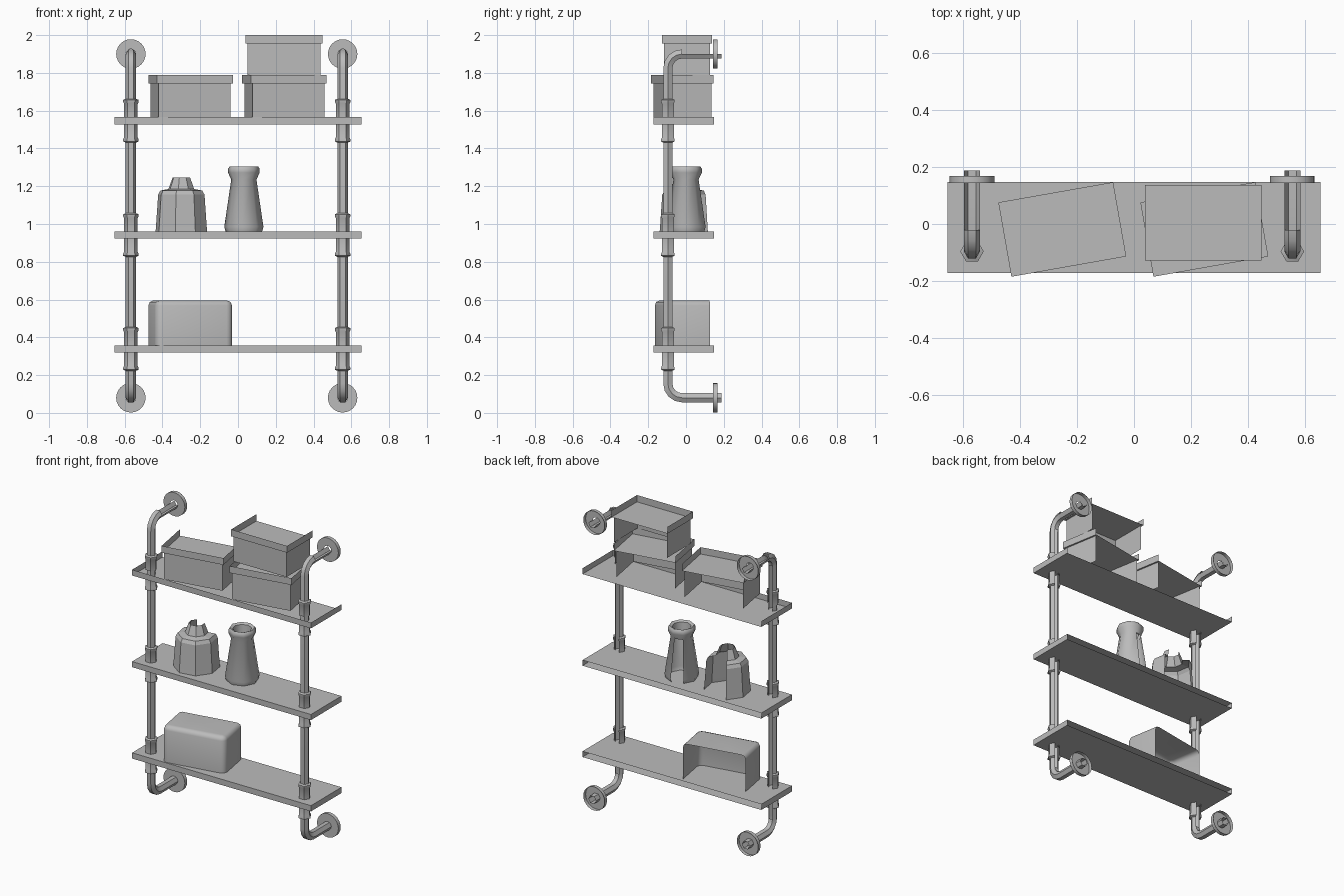
import bpy, bmesh, math
from mathutils import Vector, Matrix

if "Cube" in bpy.data.objects:
    bpy.data.objects.remove(bpy.data.objects["Cube"], do_unlink=True)

GREY = (0.5, 0.5, 0.5, 1)
mat = bpy.data.materials.new("plain grey")
mat.use_nodes = True
mat.diffuse_color = GREY
mat.node_tree.nodes["Principled BSDF"].inputs["Base Color"].default_value = GREY


def finish(name, bm, smooth=False):
    """Turn a bmesh into a named, coloured object."""
    mesh = bpy.data.meshes.new(name)
    bm.to_mesh(mesh)
    bm.free()
    mesh.materials.append(mat)
    obj = bpy.data.objects.new(name, mesh)
    bpy.context.collection.objects.link(obj)
    if smooth:
        bpy.ops.object.select_all(action='DESELECT')
        obj.select_set(True)
        bpy.context.view_layer.objects.active = obj
        bpy.ops.object.shade_smooth_by_angle(angle=math.radians(50))
    return obj


def drop_faces(bm, directions):
    """Delete faces that look along any of the given directions."""
    bm.normal_update()
    gone = [f for f in bm.faces if any(f.normal.dot(Vector(d)) > 0.9 for d in directions)]
    bmesh.ops.delete(bm, geom=gone, context='FACES')


UP, DOWN, BACK = (0, 0, 1), (0, 0, -1), (0, 1, 0)


def open_box(name, w, d, z0, z1, cx, cy, angle, missing, rounded=False):
    """Box with missing sides, turned about z; optionally with soft edges."""
    bm = bmesh.new()
    bmesh.ops.create_cube(bm, size=1, matrix=Matrix.Diagonal((w, d, z1 - z0, 1)))
    drop_faces(bm, missing)
    if rounded:
        upright = [e for e in bm.edges if len(e.link_faces) == 2
                   and abs(e.verts[0].co.z - e.verts[1].co.z) > 0.1]
        bmesh.ops.bevel(bm, geom=upright, offset=0.035, segments=4, profile=0.5, affect='EDGES')
        top = (z1 - z0) / 2 - 0.001
        rim = [e for e in bm.edges if len(e.link_faces) == 2
               and all(v.co.z > top for v in e.verts)]
        bmesh.ops.bevel(bm, geom=rim, offset=0.026, segments=2, profile=0.5, affect='EDGES')
    place = Matrix.Translation((cx, cy, (z0 + z1) / 2)) @ Matrix.Rotation(math.radians(angle), 4, 'Z')
    bm.transform(place)
    return finish(name, bm, rounded)


def lathe(name, profile, sides, at, turn=0, open_from=1, open_below=2, smooth=False, along_y=False):
    """Revolve (radius, height) points about z, or about y for wall flanges.
    Facets that point back more than open_from, under open_below, are left out."""
    bm = bmesh.new()
    rings = []
    for r, h in profile:
        angles = [2 * math.pi * (i + turn) / sides for i in range(sides)]
        rings.append([bm.verts.new((r * math.cos(a), r * math.sin(a), h)) for a in angles])
    for low, high in zip(rings, rings[1:]):
        for i in range(sides):
            j = (i + 1) % sides
            c = sum((v.co for v in (low[i], low[j], high[j], high[i])), Vector()) / 4
            if along_y or c.z > open_below or c.xy.normalized().y < open_from:
                bm.faces.new((low[i], low[j], high[j], high[i]))
    if along_y:
        bm.transform(Matrix.Rotation(math.radians(-90), 4, 'X'))
    bm.transform(Matrix.Translation(at))
    return finish(name, bm, smooth)


# Pipe centre line, shared by both rails
PIPE_Y, WALL_Y, LOW_Z, HIGH_Z, BEND = -0.096, 0.187, 0.08, 1.9, 0.075


def rail(name, x, radius=0.028, sides=6):
    """Hexagonal pipe that runs from the wall, up, and back to the wall."""
    path = [(WALL_Y, LOW_Z, 0)]
    for cz, start in ((LOW_Z + BEND, 0), (HIGH_Z - BEND, 90)):
        for k in range(5):
            t = math.radians(start + 22.5 * k)
            path.append((PIPE_Y + BEND - BEND * math.sin(t), cz - BEND * math.cos(t), t))
    path.append((WALL_Y, HIGH_Z, math.pi))
    bm = bmesh.new()
    rings = []
    for y, z, t in path:
        ring = []
        for i in range(sides):
            a = 2 * math.pi * i / sides
            out = radius * math.sin(a)
            ring.append(bm.verts.new((x + radius * math.cos(a),
                                      y - out * math.sin(t), z - out * math.cos(t))))
        rings.append(ring)
    for one, two in zip(rings, rings[1:]):
        for i in range(sides):
            j = (i + 1) % sides
            bm.faces.new((one[i], one[j], two[j], two[i]))
    bmesh.ops.recalc_face_normals(bm, faces=bm.faces)
    # the upright run is open towards the wall, the top run is open above
    bm.normal_update()
    gone = []
    for f in bm.faces:
        c = f.calc_center_median()
        if (f.normal.y > 0.9 and 0.3 < c.z < 1.7) or (f.normal.z > 0.4 and c.z > 1.8 and c.y > 0):
            gone.append(f)
    bmesh.ops.delete(bm, geom=gone, context='FACES')
    return finish(name, bm, True)


# Shelves, open at the back; only the top one is open above
SHELVES = {"bottom": (0.32, 0.358), "middle": (0.923, 0.96), "top": (1.528, 1.566)}
for level, (z0, z1) in SHELVES.items():
    missing = (UP, BACK) if level == "top" else (BACK,)
    open_box(level + "_shelf", 1.306, 0.319, z0, z1, 0, -0.0125, 0, missing)

# Rails, collars and wall flanges
COLLAR = [(0.028, 0.097), (0.041, 0.091), (0.041, 0.08), (0.036, 0.07), (0.036, 0)]
for side, x in (("right", -0.567), ("left", 0.554)):
    rail(side + "_rail", x)
    for level, (z0, z1) in SHELVES.items():
        over = COLLAR[::-1]
        under = [(r, -h) for r, h in COLLAR]
        lathe(f"{side}_{level}_upper_collar", over, 6, (x, PIPE_Y, z1), open_from=0.9, smooth=True)
        lathe(f"{side}_{level}_lower_collar", under, 6, (x, PIPE_Y, z0), open_from=0.9, smooth=True)
    for end, z in (("lower", LOW_Z), ("upper", HIGH_Z)):
        lathe(f"{side}_{end}_flange", [(0.026, 0), (0.078, 0), (0.078, 0.024)],
              24, (x, 0.144, z), smooth=True, along_y=True)

# Lidded storage boxes on the top shelf
for name, z, x, y, angle in (("right_box", 1.566, -0.251, -0.019, 10),
                             ("left_box", 1.566, 0.246, -0.019, 10),
                             ("stacked_box", 1.788, 0.243, 0.005, 0)):
    top = z + (0.222 if angle else 0.212)
    open_box(name + "_body", 0.386, 0.244, z, top - 0.045, x, y, angle, (UP, DOWN, BACK))
    open_box(name + "_lid", 0.408, 0.264, top - 0.045, top, x, y, angle, (UP, BACK))

# Jar and bottle on the middle shelf
lathe("faceted_jar", [(0.14, 0.96), (0.138, 0.985), (0.126, 1.155), (0.114, 1.177),
                      (0.07, 1.185), (0.047, 1.247)],
      8, (-0.3, -0.003, 0), turn=0.71, open_from=0.78)
lathe("flared_bottle", [(0.097, 0.96), (0.104, 0.985), (0.067, 1.235), (0.084, 1.272),
                        (0.084, 1.292), (0.076, 1.304), (0.058, 1.296), (0.054, 1.24)],
      8, (0.031, 0, 0), turn=-0.1, open_from=0.93, open_below=1.24, smooth=True)

# Soft-edged tin on the bottom shelf
open_box("storage_tin", 0.415, 0.23, 0.358, 0.595, -0.25, -0.022, 10, (DOWN, BACK), True)
